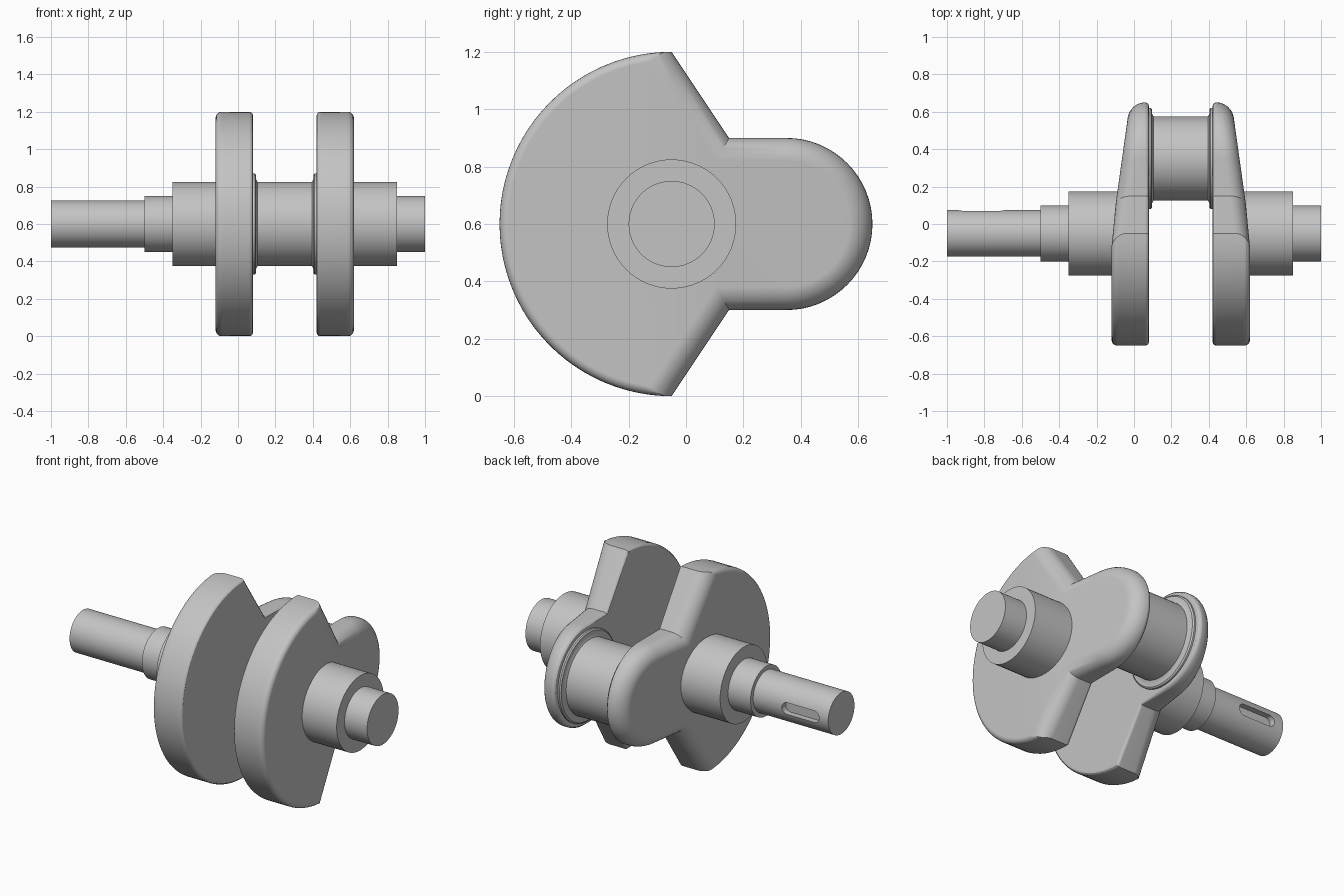
import bpy
import bmesh
import math

cube = bpy.data.objects.get("Cube")
if cube:
    bpy.data.objects.remove(cube, do_unlink=True)

steel = bpy.data.materials.new("grey steel")
steel.use_nodes = True
GREY = (0.55, 0.55, 0.55, 1)
steel.diffuse_color = GREY
steel.node_tree.nodes["Principled BSDF"].inputs["Base Color"].default_value = GREY

AXIS_Y, PIN_Y, MID_Z = -0.05, 0.35, 0.6     # shaft axis and crank pin centres
WEB_OUT, WEB_IN, MID_X = -0.12, 0.08, 0.25  # left web faces, mirror plane


def finish(name, bm):
    bmesh.ops.recalc_face_normals(bm, faces=bm.faces)
    mesh = bpy.data.meshes.new(name)
    bm.to_mesh(mesh)
    bm.free()
    mesh.materials.append(steel)
    obj = bpy.data.objects.new(name, mesh)
    bpy.context.collection.objects.link(obj)
    return obj


def shade(obj):
    bpy.ops.object.select_all(action='DESELECT')
    obj.select_set(True)
    bpy.context.view_layer.objects.active = obj
    bpy.ops.object.shade_smooth_by_angle(angle=math.radians(30))


def loft(bm, rings):
    """Skin a list of matching point rings and cap both ends."""
    loops = [[bm.verts.new(p) for p in ring] for ring in rings]
    n = len(loops[0])
    for a, b in zip(loops, loops[1:]):
        for i in range(n):
            j = (i + 1) % n
            bm.faces.new((a[i], a[j], b[j], b[i]))
    bm.faces.new(loops[0])
    bm.faces.new(loops[-1])


def lathe(name, profile, cy, sides=64):
    """Turn (x, radius) pairs about a line parallel to x."""
    bm = bmesh.new()
    angles = [2 * math.pi * i / sides for i in range(sides)]
    loft(bm, [[(x, cy + r * math.cos(a), MID_Z + r * math.sin(a)) for a in angles]
              for x, r in profile])
    obj = finish(name, bm)
    shade(obj)
    return obj


def web_outline(d_arc, d_side):
    """Web outline (y, z), counterweight arc and sides inset separately."""
    length = math.hypot(0.2, 0.3)
    ny, nz = 0.3 / length, 0.2 / length      # outward normal of the upper flank
    radius = 0.6 - d_arc
    h = 0.6 * nz - d_side
    t = math.sqrt(radius ** 2 - h ** 2)
    tip_y, tip_z = ny * h - nz * t, nz * h + ny * t
    start = math.atan2(tip_z, tip_y)
    pts = []
    for i in range(49):                      # counterweight arc
        a = start + (2 * math.pi - 2 * start) * i / 48
        pts.append((AXIS_Y + radius * math.cos(a), MID_Z + radius * math.sin(a)))
    neck = 0.3 - d_side
    neck_y = AXIS_Y + (h - nz * neck) / ny
    pts.append((neck_y, MID_Z - neck))
    for i in range(33):                      # rounded pin end
        a = -math.pi / 2 + math.pi * i / 32
        pts.append((PIN_Y + neck * math.cos(a), MID_Z + neck * math.sin(a)))
    pts.append((neck_y, MID_Z + neck))
    return pts


def inset(depth, r):
    """Inset of a quarter-round of radius r at a depth below the face."""
    return r - math.sqrt(r * r - (r - depth) ** 2) if depth < r else 0.0


def web(name, mirrored):
    rings = []
    for i in range(9):                       # outer face with its wide fillet
        s = 0.08 * (1 - math.cos(math.pi / 2 * i / 8))
        outline = web_outline(inset(s, 0.03), inset(s, 0.08))
        # the outer face tapers inward toward the pin
        rings.append([(WEB_OUT + s + 0.14 * max(0, y - AXIS_Y), y, z) for y, z in outline])
    for i in range(4):                       # inner face with a narrow round
        s = 0.02 * (1 - math.sin(math.pi / 2 * i / 3))
        d = inset(s, 0.02)
        rings.append([(WEB_IN - s, y, z) for y, z in web_outline(d, d)])
    bm = bmesh.new()
    # split the caps where the taper starts, so both halves stay flat
    loft(bm, rings)
    bmesh.ops.bisect_plane(bm, geom=bm.verts[:] + bm.edges[:] + bm.faces[:], dist=1e-5,
                           plane_co=(0, AXIS_Y, 0), plane_no=(0, 1, 0))
    for v in bm.verts:
        if mirrored:
            v.co.x = 2 * MID_X - v.co.x
    obj = finish(name, bm)
    shade(obj)
    mod = obj.modifiers.new("weighted normals", 'WEIGHTED_NORMAL')
    mod.keep_sharp = True
    return obj


# Two webs with counterweights
web("right_web", False)
web("left_web", True)

# Crank pin with chamfered thrust collars at both ends
half = [(0.05, 0.27), (0.09, 0.27), (0.097, 0.262), (0.097, 0.24), (0.104, 0.225)]
lathe("crank_pin", half + [(2 * MID_X - x, r) for x, r in reversed(half)], PIN_Y)

# Main shaft ends
lathe("left_shaft", [(0.56, 0.225), (0.85, 0.225), (0.85, 0.15), (1.0, 0.15)], AXIS_Y)
shaft = lathe("right_shaft", [(-1.0, 0.125), (-0.5, 0.125), (-0.5, 0.15), (-0.35, 0.15),
                              (-0.35, 0.225), (-0.06, 0.225)], AXIS_Y)

# Keyway slot cut into the back of the long shaft end
SLOT_R, SLOT_A, SLOT_B = 0.035, -0.905, -0.725
outline = []
for cx, first in ((SLOT_B, -math.pi / 2), (SLOT_A, math.pi / 2)):
    for i in range(13):
        a = first + math.pi * i / 12
        outline.append((cx + SLOT_R * math.cos(a), MID_Z + SLOT_R * math.sin(a)))
bm = bmesh.new()
loft(bm, [[(x, y, z) for x, z in outline] for y in (0.035, 0.2)])
cutter = finish("keyway_cutter", bm)
cutter.hide_render = True
mod = shaft.modifiers.new("keyway", 'BOOLEAN')
mod.operation = 'DIFFERENCE'
mod.solver = 'EXACT'
mod.object = cutter
bpy.ops.object.select_all(action='DESELECT')
shaft.select_set(True)
bpy.context.view_layer.objects.active = shaft
bpy.ops.object.modifier_apply(modifier=mod.name)
bpy.data.objects.remove(cutter, do_unlink=True)
shade(shaft)
